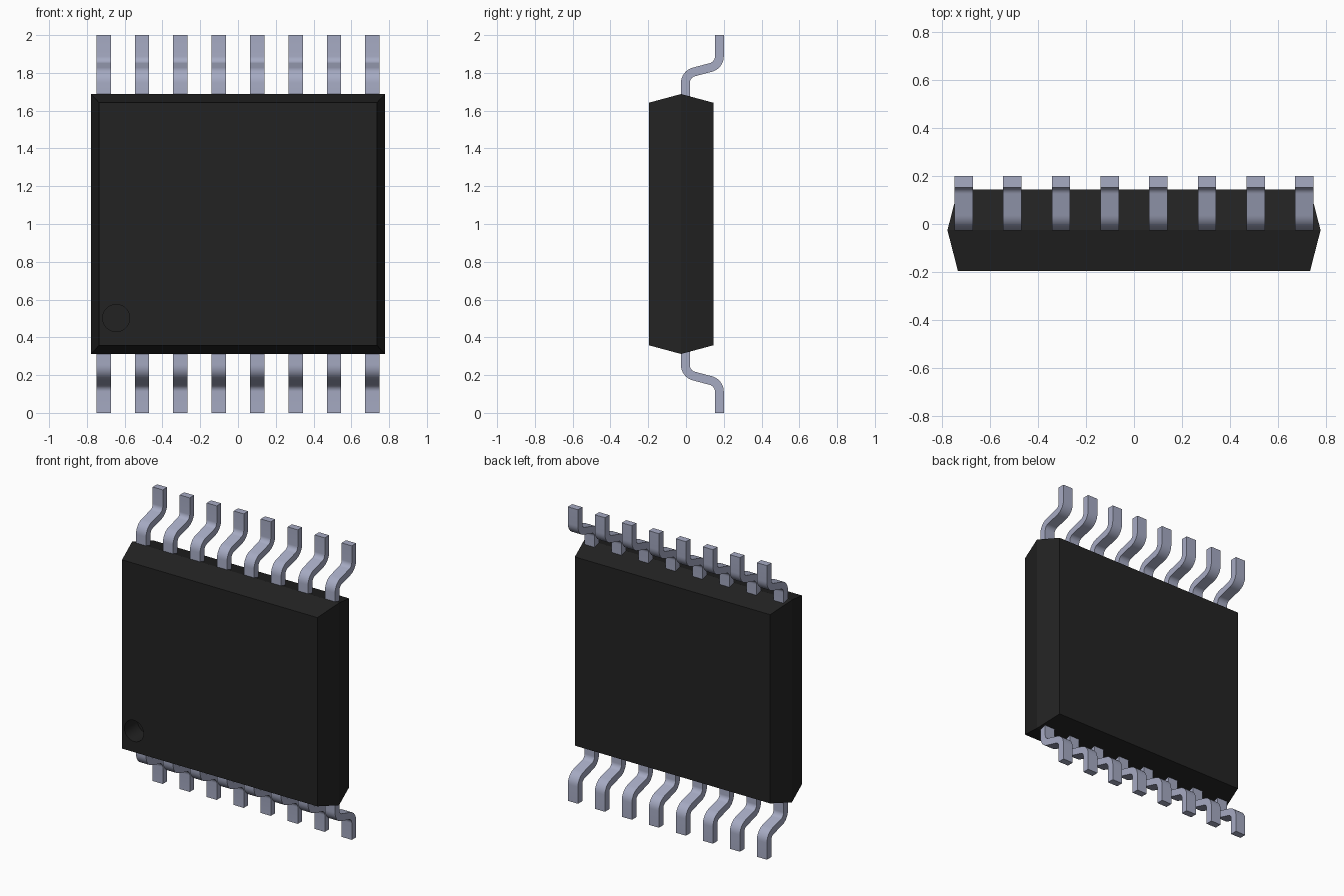
import bpy, bmesh, math

cube = bpy.data.objects.get("Cube")
if cube:
    bpy.data.objects.remove(cube, do_unlink=True)


def material(name, rgb):
    m = bpy.data.materials.new(name)
    m.diffuse_color = (*rgb, 1)
    m.use_nodes = True
    m.node_tree.nodes["Principled BSDF"].inputs["Base Color"].default_value = (*rgb, 1)
    return m


black = material("black_plastic", (0.0165, 0.0165, 0.0165))
metal = material("tinned_metal", (0.38, 0.405, 0.545))


def make_object(name, bm, mat):
    bmesh.ops.recalc_face_normals(bm, faces=bm.faces)
    mesh = bpy.data.meshes.new(name)
    bm.to_mesh(mesh)
    bm.free()
    mesh.materials.append(mat)
    ob = bpy.data.objects.new(name, mesh)
    bpy.context.collection.objects.link(ob)
    return ob


def loft(rings):
    """Join matching closed rings of points and cap both ends."""
    bm = bmesh.new()
    loops = [[bm.verts.new(p) for p in ring] for ring in rings]
    for a, b in zip(loops, loops[1:]):
        n = len(a)
        for i in range(n):
            bm.faces.new((a[i], a[(i + 1) % n], b[(i + 1) % n], b[i]))
    bm.faces.new(loops[0])
    bm.faces.new(loops[-1])
    return bm


# Body: a slab tapering from its parting line to the front and back
def rectangle(y, hx, hz):
    return [(sx * hx, y, 1 + sz * hz) for sx, sz in ((-1, -1), (1, -1), (1, 1), (-1, 1))]


body = make_object("body", loft([rectangle(-0.197, 0.735, 0.642),
                                 rectangle(-0.026, 0.779, 0.688),
                                 rectangle(0.145, 0.735, 0.642)]), black)

# Round first-pin marker sunk into the front face
DEPTH = 0.14


def circle(y, r=0.072, n=32):
    return [(-0.645 + r * math.cos(2 * math.pi * i / n), y,
             0.502 + r * math.sin(2 * math.pi * i / n)) for i in range(n)]


cutter = make_object("marker_cutter", loft([circle(-0.3), circle(-0.197 + DEPTH)]), black)
cutter.hide_render = True
cut = body.modifiers.new("marker_recess", 'BOOLEAN')
cut.operation = 'DIFFERENCE'
cut.solver = 'EXACT'
cut.object = cutter
bpy.context.view_layer.objects.active = body
bpy.ops.object.modifier_apply(modifier=cut.name)
bpy.data.objects.remove(cutter, do_unlink=True)

# Leads: flat strip bent into an S, swept along a filleted centre line
WIDTH, THICK, RADIUS, STEPS = 0.076, 0.047, 0.06, 8
SLOPE = math.radians(15)
TURN = math.pi / 2 - SLOPE
TAN = RADIUS * math.tan(TURN / 2)
CORNER_A, CORNER_B = (-0.003, 1.793), (0.1765, 1.841)


def lead_path():
    """(y, z, heading) along the upper lead, from inside the body to the tip."""
    path = [(CORNER_A[0], 1.6, math.pi / 2)]
    # first bend, centred behind the lead
    cy, cz = CORNER_A[0] + RADIUS, CORNER_A[1] - TAN
    for i in range(STEPS + 1):
        h = math.pi / 2 - TURN * i / STEPS
        path.append((cy - RADIUS * math.sin(h), cz + RADIUS * math.cos(h), h))
    # second bend, turning back upright
    cy, cz = CORNER_B[0] - RADIUS, CORNER_B[1] + TAN
    for i in range(STEPS + 1):
        h = SLOPE + TURN * i / STEPS
        path.append((cy + RADIUS * math.sin(h), cz - RADIUS * math.cos(h), h))
    path.append((CORNER_B[0], 2.0, math.pi / 2))
    return path


def make_lead(name, x, lower):
    rings = []
    for y, z, h in lead_path():
        ring = []
        for sx, st in ((-1, -1), (1, -1), (1, 1), (-1, 1)):
            py = y - st * THICK / 2 * math.sin(h)
            pz = z + st * THICK / 2 * math.cos(h)
            ring.append((x + sx * WIDTH / 2, py, 2 - pz if lower else pz))
        rings.append(ring)
    return make_object(name, loft(rings), metal)


leads = []
for i in range(8):
    x = (i - 3.5) * 0.2032
    leads.append(make_lead(f"upper_lead_{i + 1}", x, False))
    leads.append(make_lead(f"lower_lead_{i + 1}", x, True))

# Smooth the bends while keeping strip edges sharp
bpy.ops.object.select_all(action='DESELECT')
for ob in leads + [body]:
    ob.select_set(True)
bpy.context.view_layer.objects.active = leads[0]
bpy.ops.object.shade_smooth_by_angle(angle=math.radians(14))
